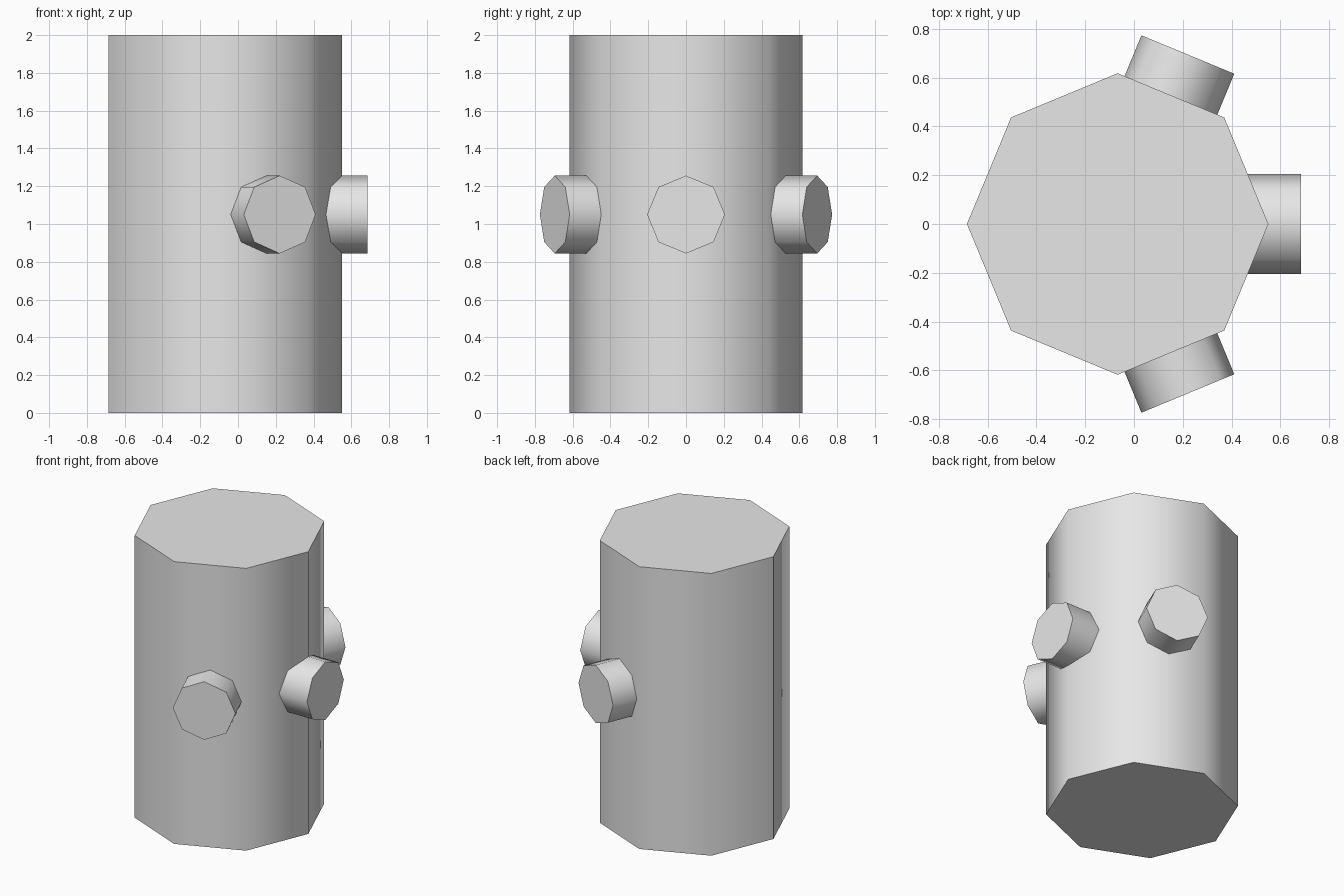
import bpy
import bmesh
from math import radians
from mathutils import Matrix, Vector

cube = bpy.data.objects.get("Cube")
if cube:
    bpy.data.objects.remove(cube, do_unlink=True)

SIDES = 8
BODY_RADIUS, BODY_HEIGHT, BODY_X = 0.618, 2.0, -0.067
PEG_RADIUS, PEG_Z = 0.206, 1.05
PEG_INNER, PEG_OUTER = 0.5, 0.752

grey = bpy.data.materials.new("light_grey")
grey.use_nodes = True
grey.diffuse_color = (0.8, 0.8, 0.8, 1)
grey.node_tree.nodes["Principled BSDF"].inputs["Base Color"].default_value = (0.8, 0.8, 0.8, 1)


def prism(name, radius, length, matrix):
    """Closed eight-sided prism with smooth sides and crisp ends."""
    bm = bmesh.new()
    bmesh.ops.create_cone(bm, cap_ends=True, segments=SIDES, radius1=radius,
                          radius2=radius, depth=length, matrix=matrix)
    mesh = bpy.data.meshes.new(name)
    bm.to_mesh(mesh)
    bm.free()
    mesh.materials.append(grey)
    obj = bpy.data.objects.new(name, mesh)
    bpy.context.collection.objects.link(obj)
    bpy.ops.object.select_all(action="DESELECT")
    obj.select_set(True)
    bpy.context.view_layer.objects.active = obj
    bpy.ops.object.shade_smooth_by_angle(angle=radians(60))
    return obj


# Main column, with one crisp seam along its -x edge
column = prism("column", BODY_RADIUS, BODY_HEIGHT,
               Matrix.Translation((BODY_X, 0, BODY_HEIGHT / 2)))
seam_x = BODY_X - BODY_RADIUS + 0.01
for edge in column.data.edges:
    if all(column.data.vertices[i].co.x < seam_x for i in edge.vertices):
        edge.use_edge_sharp = True

# Three round pegs fanned about the +x side
for name, angle in (("front_peg", -67.5), ("side_peg", 0), ("back_peg", 67.5)):
    turn = Matrix.Rotation(radians(angle), 4, "Z")
    offset = Matrix.Translation(Vector(((PEG_INNER + PEG_OUTER) / 2, 0, 0)))
    tip = Matrix.Rotation(radians(90), 4, "Y")
    prism(name, PEG_RADIUS, PEG_OUTER - PEG_INNER,
          Matrix.Translation((BODY_X, 0, PEG_Z)) @ turn @ offset @ tip)
